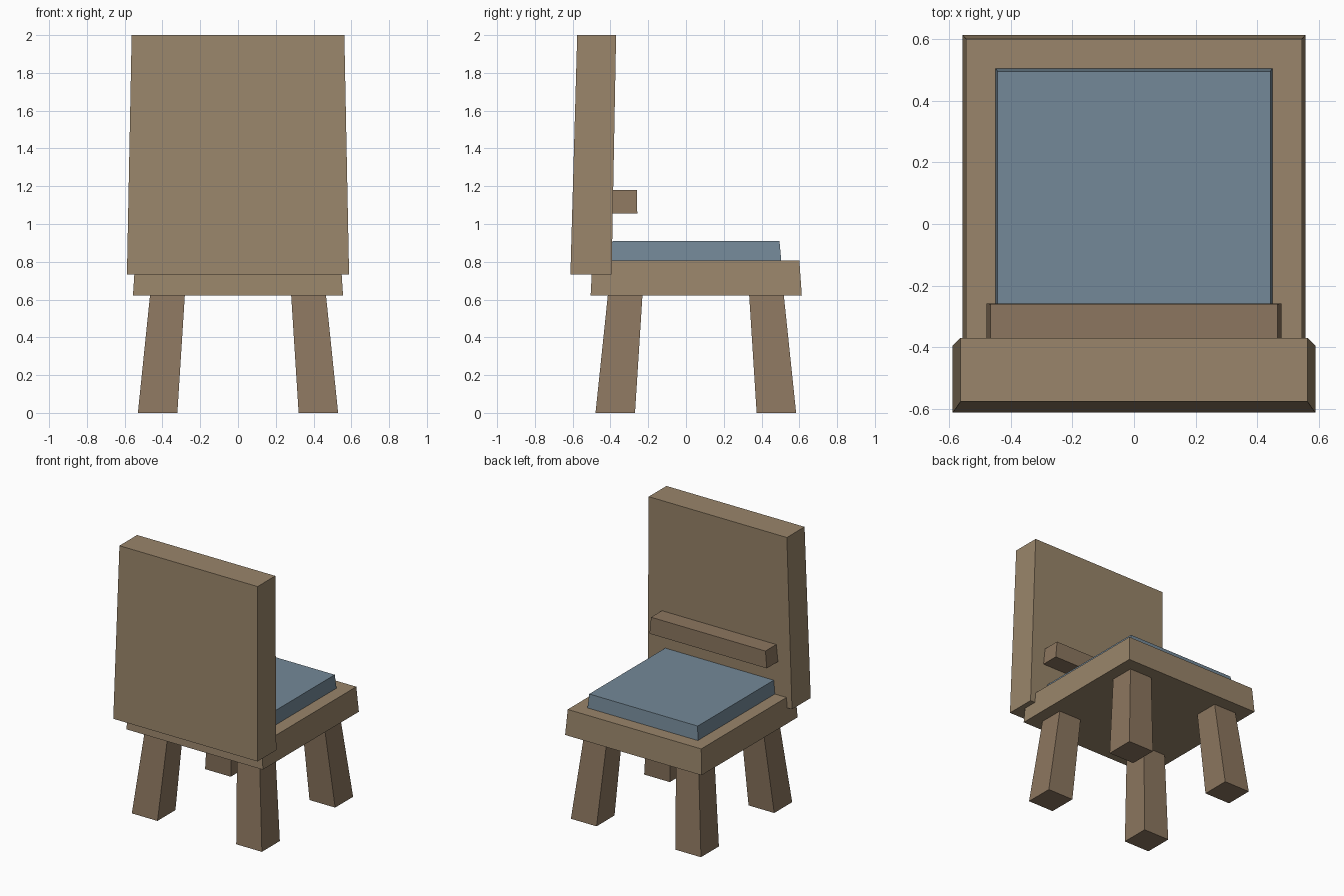
import bpy
import bmesh

if "Cube" in bpy.data.objects:
    bpy.data.objects.remove(bpy.data.objects["Cube"])


def material(name, rgb):
    mat = bpy.data.materials.new(name)
    mat.diffuse_color = (*rgb, 1)
    mat.use_nodes = True
    mat.node_tree.nodes["Principled BSDF"].inputs["Base Color"].default_value = mat.diffuse_color
    return mat


def tapered_box(name, bottom, top, mat):
    """Box between two level rectangles, each (x0, x1, y0, y1, z)."""
    bm = bmesh.new()
    bmesh.ops.create_cube(bm, size=2)
    for v in bm.verts:
        x0, x1, y0, y1, z = top if v.co.z > 0 else bottom
        v.co = (x1 if v.co.x > 0 else x0, y1 if v.co.y > 0 else y0, z)
    bmesh.ops.recalc_face_normals(bm, faces=bm.faces)
    mesh = bpy.data.meshes.new(name)
    bm.to_mesh(mesh)
    bm.free()
    mesh.materials.append(mat)
    obj = bpy.data.objects.new(name, mesh)
    bpy.context.collection.objects.link(obj)
    return obj


wood = material("wood", (0.32, 0.235, 0.145))
dark_wood = material("dark_wood", (0.262, 0.183, 0.115))
fabric = material("fabric", (0.175, 0.25, 0.314))

# Seat slab and cushion
tapered_box("seat", (-0.556, 0.556, -0.505, 0.613, 0.622),
            (-0.544, 0.544, -0.495, 0.60, 0.808), wood)
tapered_box("cushion", (-0.45, 0.45, -0.40, 0.505, 0.80),
            (-0.442, 0.442, -0.39, 0.495, 0.909), fabric)

# Tall leaning backrest with a rail across its inner side
tapered_box("backrest", (-0.588, 0.588, -0.612, -0.394, 0.732),
            (-0.563, 0.563, -0.576, -0.37, 2.0), wood)
tapered_box("back_rail", (-0.478, 0.478, -0.41, -0.258, 1.056),
            (-0.466, 0.466, -0.41, -0.259, 1.18), dark_wood)

# Four splayed legs, mirrored about the seat centre
CENTRE_Y = 0.052


def leg_rect(sx, sy, xa, xb, ya, yb, z):
    xs = sorted((sx * xa, sx * xb))
    ys = sorted((CENTRE_Y + sy * ya, CENTRE_Y + sy * yb))
    return (*xs, *ys, z)


for y_name, sy in (("front", -1), ("rear", 1)):
    for x_name, sx in (("left", -1), ("right", 1)):
        tapered_box(f"{y_name}_{x_name}_leg",
                    leg_rect(sx, sy, 0.321, 0.53, 0.322, 0.531, 0.0),
                    leg_rect(sx, sy, 0.281, 0.465, 0.282, 0.465, 0.63),
                    dark_wood)
